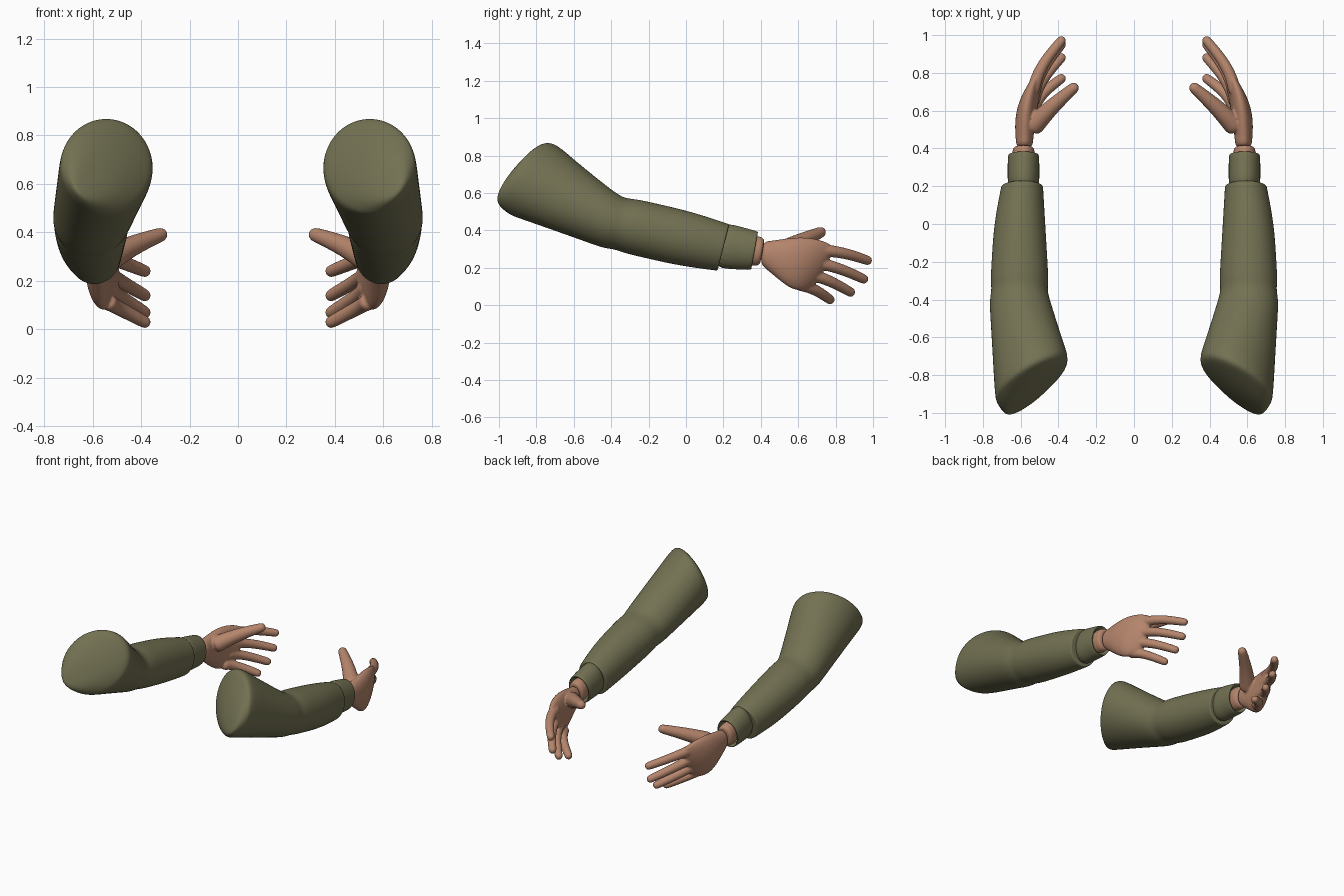
import bpy, bmesh, math
from mathutils import Vector

cube = bpy.data.objects.get("Cube")
if cube:
    bpy.data.objects.remove(cube)


def material(name, rgb):
    mat = bpy.data.materials.new(name)
    mat.use_nodes = True
    mat.diffuse_color = (*rgb, 1)
    mat.node_tree.nodes["Principled BSDF"].inputs["Base Color"].default_value = (*rgb, 1)
    return mat


olive = material("olive cloth", (0.17, 0.165, 0.085))
skin = material("skin", (0.46, 0.235, 0.15))


def oval(centre, side, up, sides=20):
    """Closed ring of points spanned by two half-axis vectors."""
    angles = [math.tau * i / sides for i in range(sides)]
    return [centre + side * math.cos(a) + up * math.sin(a) for a in angles]


def section(y, cx, cz, rx, rz, yaw, pitch):
    """Cross-section of the arm, slanted by yaw and pitch slopes."""
    return oval(Vector((cx, y, cz)), Vector((rx, rx * yaw, 0)), Vector((0, rz * pitch, rz)))


def loft(bm, rings):
    """Skin a list of equal rings and close both ends."""
    loops = [[bm.verts.new(point) for point in ring] for ring in rings]
    count = len(loops[0])
    for near, far in zip(loops, loops[1:]):
        for i in range(count):
            j = (i + 1) % count
            bm.faces.new((near[i], near[j], far[j], far[i]))
    bm.faces.new(loops[0][::-1])
    bm.faces.new(loops[-1])


def digit(bm, root, tip, root_radius, tip_radius, bow):
    """Tapered, gently bowed finger with a round tip."""
    root, tip = Vector(root), Vector(tip)
    steps = 5
    path = []
    for i in range(steps + 1):
        t = i / steps
        bend = Vector((bow, 0, bow / 2)) * math.sin(math.pi * t)
        path.append((root.lerp(tip, t) + bend, root_radius + (tip_radius - root_radius) * t))
    forward = (path[-1][0] - path[-2][0]).normalized()
    for reach in (0.5, 0.9):
        path.append((tip + forward * tip_radius * reach, tip_radius * math.sqrt(1 - reach ** 2)))
    rings = []
    for i, (centre, radius) in enumerate(path):
        ahead, behind = path[min(i + 1, len(path) - 1)][0], path[max(i - 1, 0)][0]
        tangent = (ahead - behind).normalized()
        side = tangent.cross(Vector((0, 0, 1))).normalized()
        rings.append(oval(centre, side * radius, tangent.cross(side) * radius, sides=12))
    loft(bm, rings)


def finish(bm, name, mat, fuse=False):
    """Smooth the part, optionally fuse its pieces, and mirror it to the other arm."""
    bmesh.ops.recalc_face_normals(bm, faces=bm.faces)
    for face in bm.faces:
        face.smooth = True
    mesh = bpy.data.meshes.new(name)
    bm.to_mesh(mesh)
    bm.free()
    mesh.materials.append(mat)
    part = bpy.data.objects.new(name, mesh)
    bpy.context.collection.objects.link(part)
    rounding = part.modifiers.new("Round", "SUBSURF")
    rounding.levels = rounding.render_levels = 2
    if fuse:
        remesh = part.modifiers.new("Fuse", "REMESH")
        remesh.mode = "VOXEL"
        remesh.voxel_size = 0.006
        remesh.use_smooth_shade = True
        relax = part.modifiers.new("Relax", "SMOOTH")
        relax.iterations = 5
    mirror = part.modifiers.new("Other arm", "MIRROR")
    mirror.use_mirror_merge = False


def sleeve_section(y, inset=0):
    """Straight tapering forearm; past the elbow the arm rises, widens and turns."""
    upper = max(0, -0.4 - y)
    fore = max(0, y)
    return section(
        y,
        cx=0.606 - 0.16 * upper - 0.07 * fore,
        cz=0.355 - 0.23 * y + 0.32 * upper,
        rx=0.138 - 0.06 * y + 0.03 * upper - 0.07 * fore - inset,
        rz=0.146 + 0.15 * upper - 0.1 * fore - inset,
        yaw=-1.15 * upper,
        pitch=0.25 + 0.4 * upper)


# Sleeves: domed slanted shoulder end, elbow crease, forearm and stepped hem
bm = bmesh.new()
rim = sleeve_section(-0.82)
apex = Vector((0.65, -1, 0.58))
rings = []
for f in (0.9, 0.5, 0.1):
    bulge = Vector((0, -0.15 * f * (1 - f), 0))
    rings.append([point.lerp(apex, f) + bulge for point in rim])
rings.append(rim)
rings += [sleeve_section(-0.7 + 0.1 * i) for i in range(4)]
rings.append(sleeve_section(-0.35, inset=0.01))
rings += [sleeve_section(-0.3 + 0.12 * i) for i in range(5)]
rings += [sleeve_section(0.2, inset) for inset in (0, 0.01, 0.03)]
loft(bm, rings)
finish(bm, "sleeves", olive)


def cuff_section(y, inset):
    return section(y, cx=0.585, cz=0.35 - 0.16 * y, rx=0.085 - inset,
                   rz=0.142 - 0.1 * y - inset, yaw=0, pitch=0.18)


# Cuffs: narrow band with a turned-in lip
bm = bmesh.new()
lip = ((0.16, 0), (0.26, 0), (0.36, 0), (0.37, 0.005), (0.36, 0.02), (0.3, 0.025))
loft(bm, [cuff_section(y, inset) for y, inset in lip])
finish(bm, "cuffs", olive)

# Wrists: short stubs between cuff and hand
bm = bmesh.new()
stub = ((0.3, 0.025), (0.39, 0.025), (0.4, 0.03), (0.41, 0.04))
loft(bm, [cuff_section(y, inset) for y, inset in stub])
finish(bm, "wrists", skin)


def palm_section(t):
    """Palm swells from the wrist, then thins and slants towards the knuckles."""
    swell = math.sin(2.6 * t ** 1.2)
    return section(
        0.4 + 0.35 * t,
        cx=0.58 - 0.07 * t ** 3,
        cz=0.28 - 0.07 * math.sin(t * math.pi / 2),
        rx=0.043 + 0.017 * swell - 0.025 * t ** 3,
        rz=0.062 + 0.08 * swell,
        yaw=0,
        pitch=0.1 + 0.4 * t ** 2)


# Hands: palm, four fingers and thumb fused into one skin
bm = bmesh.new()
palm_steps = 8
loft(bm, [palm_section(i / palm_steps) for i in range(palm_steps + 1)])
finger_tips = ((0.97, 0.24), (0.95, 0.14), (0.88, 0.07), (0.77, 0.03))
for i, (tip_y, tip_z) in enumerate(finger_tips):
    root = (0.54, 0.68 - 0.03 * i, 0.295 - 0.06 * i)
    digit(bm, root, (0.385, tip_y, tip_z), 0.036, 0.027, bow=0.03)
digit(bm, (0.55, 0.5, 0.28), (0.32, 0.72, 0.39), 0.06, 0.031, bow=0.01)
finish(bm, "hands", skin, fuse=True)
